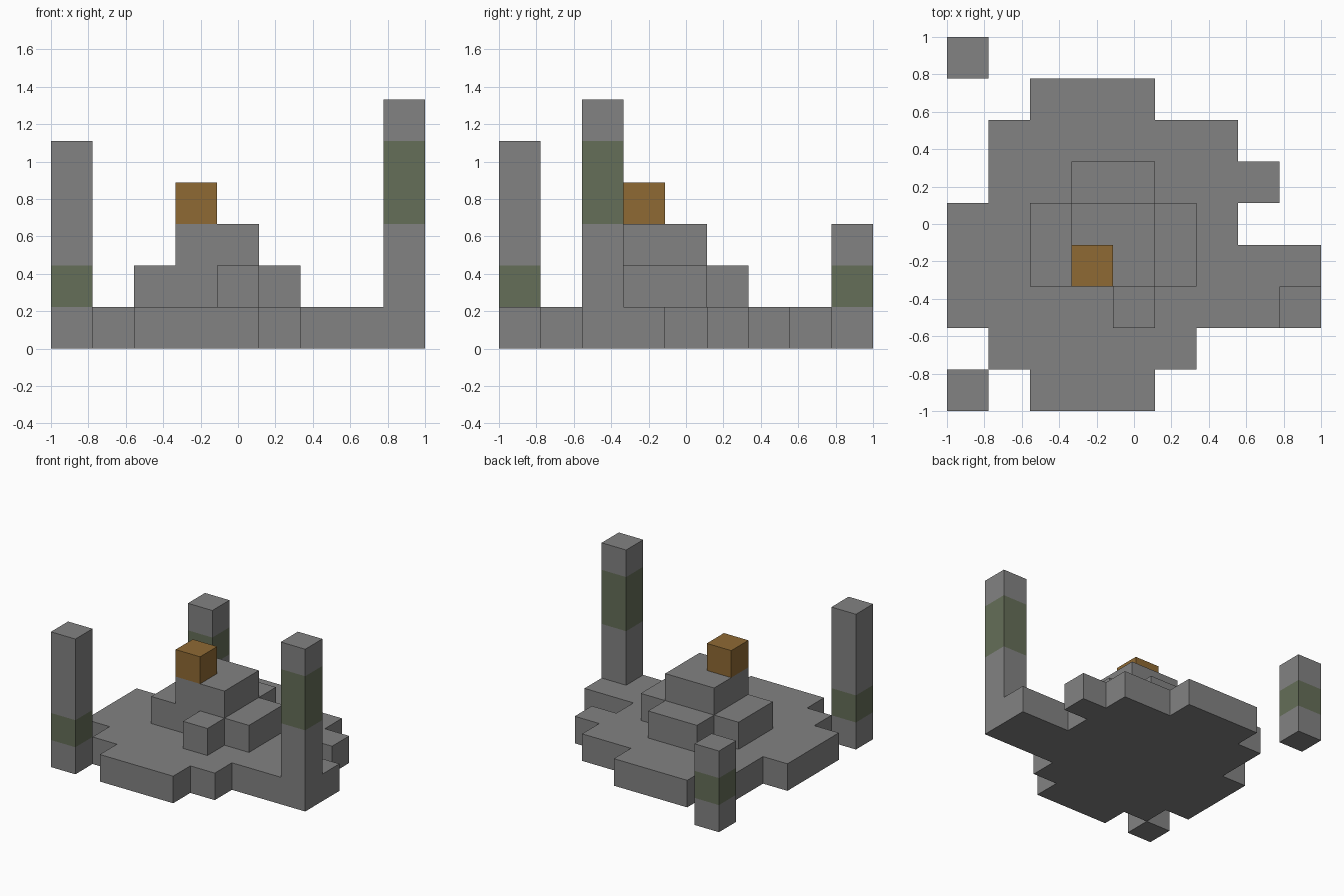
import bpy, bmesh, math
from mathutils import Vector

U = 2 / 9  # one block

cube = bpy.data.objects.get("Cube")
if cube:
    bpy.data.objects.remove(cube, do_unlink=True)


def material(name, rgb):
    m = bpy.data.materials.new(name)
    m.use_nodes = True
    m.diffuse_color = (*rgb, 1)
    m.node_tree.nodes["Principled BSDF"].inputs["Base Color"].default_value = (*rgb, 1)
    return m


STONE = material("grey stone", (0.225, 0.225, 0.225))
MOSS = material("moss green", (0.13, 0.156, 0.098))
AMBER = material("amber", (0.275, 0.144, 0.034))


def blocks(name, rows, base, mats, bands=(1,), keep_bottom=True):
    """Extrude a block plan upward; rows maps y index to (first, last) x index,
    and bands lists the height of each section, its colours cycling by position."""
    bm = bmesh.new()
    for j, (first, last) in rows.items():
        for i in range(first, last + 1):
            corners = [(i, j), (i + 1, j), (i + 1, j + 1), (i, j + 1)]
            bm.faces.new([bm.verts.new((x * U - 1, y * U - 1, base * U)) for x, y in corners])
    bmesh.ops.remove_doubles(bm, verts=bm.verts, dist=U / 100)
    top = bm.faces[:]
    tops = [base]
    for k, height in enumerate(bands):
        out = bmesh.ops.extrude_face_region(bm, geom=top, use_keep_orig=(k == 0))["geom"]
        top = [g for g in out if isinstance(g, bmesh.types.BMFace)]
        verts = [g for g in out if isinstance(g, bmesh.types.BMVert)]
        bmesh.ops.translate(bm, verts=verts, vec=Vector((0, 0, height * U)))
        tops.append(tops[-1] + height)
    bmesh.ops.recalc_face_normals(bm, faces=bm.faces)

    # Colour each section by height
    for f in bm.faces:
        z = f.calc_center_median().z / U
        section = sum(z > t + 0.01 for t in tops[1:-1])
        f.material_index = section % len(mats)
    if not keep_bottom:
        low = [f for f in bm.faces if f.normal.z < -0.5]
        bmesh.ops.delete(bm, geom=low, context="FACES")
    bmesh.ops.dissolve_limit(bm, angle_limit=math.radians(1), verts=bm.verts,
                             edges=bm.edges, delimit={"MATERIAL"})
    mesh = bpy.data.meshes.new(name)
    bm.to_mesh(mesh)
    bm.free()
    for m in mats:
        mesh.materials.append(m)
    obj = bpy.data.objects.new(name, mesh)
    bpy.context.collection.objects.link(obj)
    return obj


# Ground slab with a stepped outline
blocks("ground_slab", {0: (2, 4), 1: (1, 5), 2: (0, 8), 3: (0, 8), 4: (0, 6),
                       5: (1, 7), 6: (1, 6), 7: (2, 4)}, 0, [STONE])

# Stepped mound in the middle
blocks("mound_lower_step", {2: (4, 4), 3: (2, 5), 4: (2, 5), 5: (3, 4)}, 1, [STONE],
       keep_bottom=False)
blocks("mound_upper_step", {3: (3, 4), 4: (3, 4)}, 2, [STONE], keep_bottom=False)
blocks("amber_block", {3: (3, 3)}, 3, [AMBER], keep_bottom=False)

# Pillars, each with one mossy band
banded = [STONE, MOSS]
blocks("front_right_pillar", {0: (0, 0)}, 0, banded, (1, 1, 3))
blocks("back_right_pillar", {8: (0, 0)}, 0, banded, (1, 1, 1))
blocks("left_pillar", {2: (8, 8)}, 1, banded, (2, 2, 1), keep_bottom=False)
